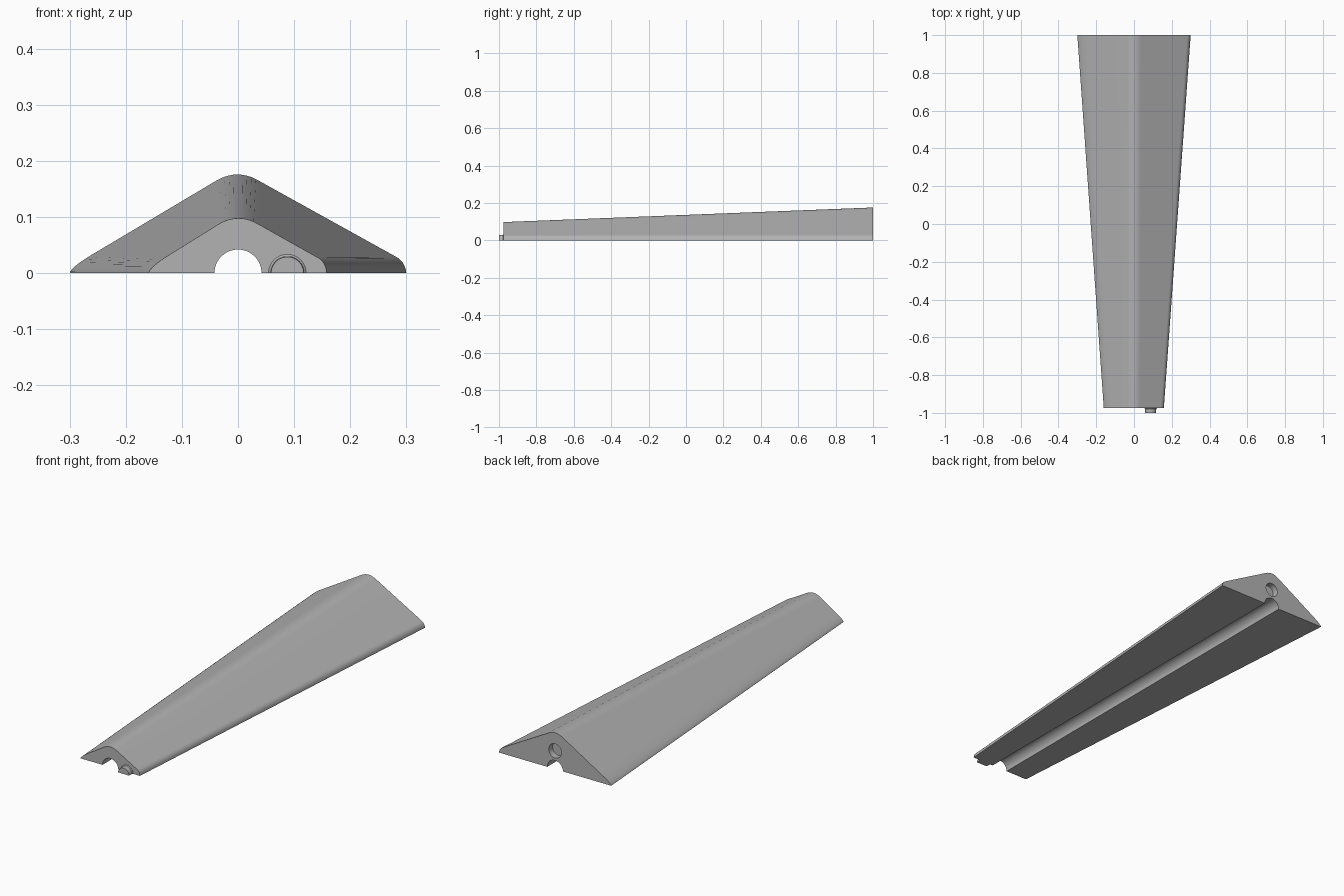
import bpy, bmesh, math
from mathutils import Vector, Matrix

if "Cube" in bpy.data.objects:
    bpy.data.objects.remove(bpy.data.objects["Cube"], do_unlink=True)

FRONT, BACK = -0.975, 1.0
GROOVE_R = 0.042
PIN_OFFSET = 0.088

grey = bpy.data.materials.new("plain grey")
grey.use_nodes = True
grey.diffuse_color = (0.45, 0.45, 0.45, 1)
grey.node_tree.nodes["Principled BSDF"].inputs["Base Color"].default_value = grey.diffuse_color


def make_object(name, bm):
    bmesh.ops.recalc_face_normals(bm, faces=bm.faces)
    mesh = bpy.data.meshes.new(name)
    bm.to_mesh(mesh)
    bm.free()
    mesh.materials.append(grey)
    obj = bpy.data.objects.new(name, mesh)
    bpy.context.collection.objects.link(obj)
    return obj


def smooth(obj):
    bpy.ops.object.select_all(action="DESELECT")
    obj.select_set(True)
    bpy.context.view_layer.objects.active = obj
    bpy.ops.object.shade_smooth_by_angle(angle=math.radians(30))


def rounded(corners, steps=10):
    """Outline made of rounded corners, each given as start, control, end."""
    points = []
    for a, b, c in corners:
        a, b, c = Vector(a), Vector(b), Vector(c)
        for i in range(steps + 1):
            t = i / steps
            points.append(a * (1 - t) ** 2 + b * 2 * t * (1 - t) + c * t * t)
    return points


def arc(cx, radius, steps=24):
    """Half circle standing on the base, from right to left."""
    return [Vector((cx + radius * math.cos(math.pi * i / steps),
                    radius * math.sin(math.pi * i / steps))) for i in range(steps + 1)]


def loft(name, sections):
    """Skin closed x-z outlines placed at given y positions."""
    bm = bmesh.new()
    rings = [[bm.verts.new((p.x, y, p.y)) for p in pts] for y, pts in sections]
    n = len(rings[0])
    for r0, r1 in zip(rings, rings[1:]):
        for i in range(n):
            j = (i + 1) % n
            bm.faces.new((r0[i], r0[j], r1[j], r1[i]))
    bm.faces.new(rings[0])
    bm.faces.new(rings[-1])
    return make_object(name, bm)


# Tapered body with a round groove along the underside
small_end = rounded([((-0.16, 0), (-0.154, 0.013), (-0.125, 0.031)),
                     ((-0.035, 0.087), (0, 0.108), (0.035, 0.088)),
                     ((0.14, 0.029), (0.157, 0.021), (0.158, 0))])
large_end = rounded([((-0.30, 0), (-0.297, 0.012), (-0.25, 0.039)),
                     ((-0.04, 0.164), (0, 0.188), (0.04, 0.163)),
                     ((0.28, 0.030), (0.298, 0.021), (0.30, 0))])
groove = arc(0, GROOVE_R)
body = loft("tapered_body", [(FRONT, small_end + groove), (BACK, large_end + groove)])

# Blind round socket in the large end
bm = bmesh.new()
bmesh.ops.create_cone(bm, cap_ends=True, segments=40, radius1=0.034, radius2=0.034, depth=0.06,
                      matrix=Matrix.Translation((0, BACK, PIN_OFFSET)) @ Matrix.Rotation(math.pi / 2, 4, "X"))
cutter = make_object("socket_cutter", bm)
cutter.hide_render = True
cut = body.modifiers.new("socket", "BOOLEAN")
cut.operation = "DIFFERENCE"
cut.solver = "EXACT"
cut.object = cutter
bpy.context.view_layer.objects.active = body
bpy.ops.object.modifier_apply(modifier=cut.name)
bpy.data.objects.remove(cutter, do_unlink=True)
smooth(body)

# Half-round locating pin on the small end, flared at its root
pin = loft("locating_pin", [(FRONT + 0.004, arc(PIN_OFFSET, 0.0335)),
                            (FRONT - 0.001, arc(PIN_OFFSET, 0.0335)),
                            (FRONT - 0.004, arc(PIN_OFFSET, 0.030)),
                            (-1.0, arc(PIN_OFFSET, 0.029))])
smooth(pin)
